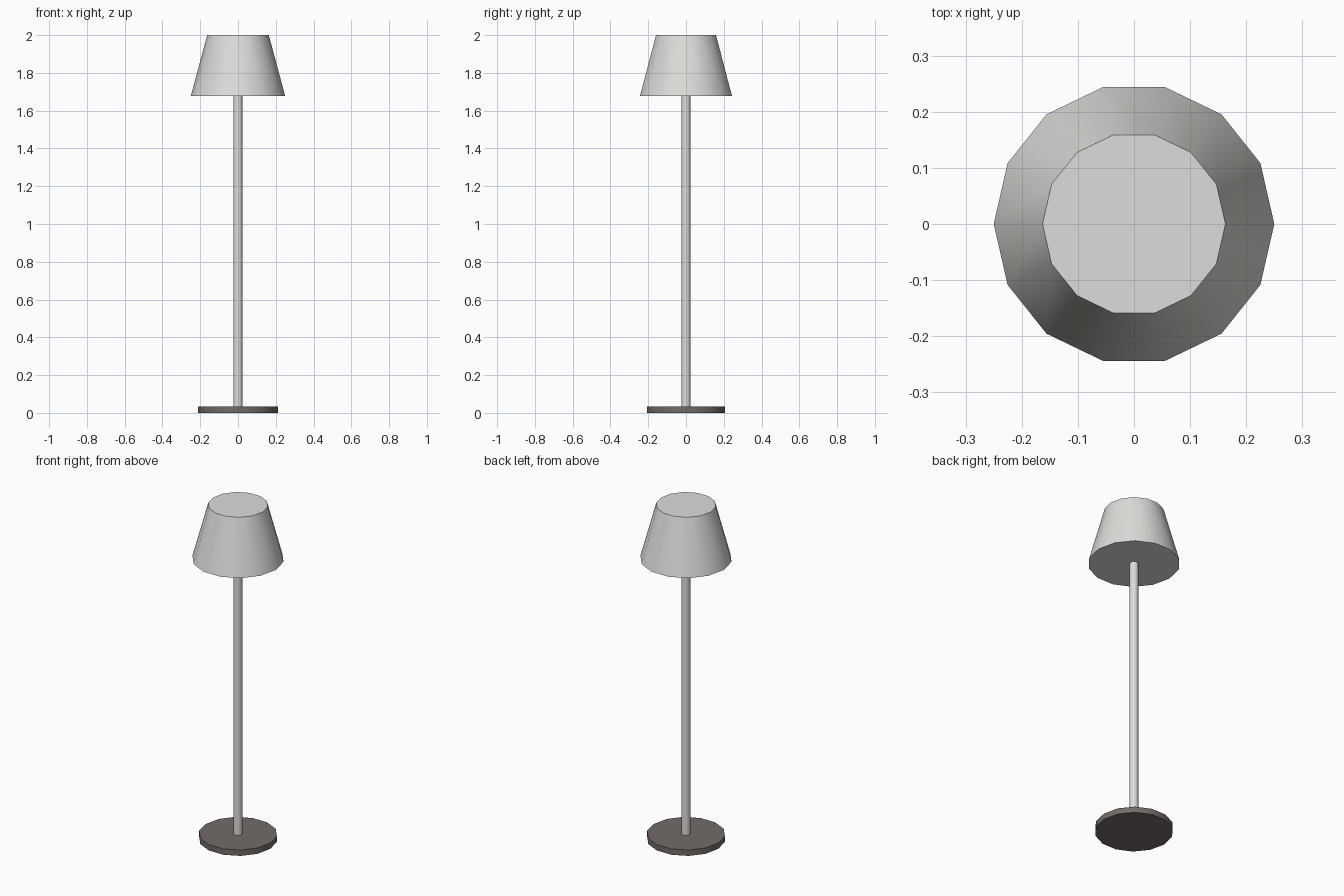
import bpy
import math

default_cube = bpy.data.objects.get("Cube")
if default_cube:
    bpy.data.objects.remove(default_cube, do_unlink=True)


def make_material(name, rgb):
    mat = bpy.data.materials.new(name)
    mat.use_nodes = True
    color = (*rgb, 1.0)
    mat.diffuse_color = color
    mat.node_tree.nodes["Principled BSDF"].inputs["Base Color"].default_value = color
    return mat


def add_round(name, bottom_radius, top_radius, z_low, z_high, mat, sides=14):
    """Capped round part with a corner on the x axis and smooth sides."""
    bpy.ops.mesh.primitive_cone_add(
        vertices=sides, radius1=bottom_radius, radius2=top_radius,
        depth=z_high - z_low, location=(0, 0, (z_low + z_high) / 2),
        rotation=(0, 0, math.pi / 2))
    obj = bpy.context.object
    obj.name = name
    obj.data.materials.append(mat)
    bpy.ops.object.transform_apply(location=True, rotation=True, scale=True)
    bpy.ops.object.shade_smooth_by_angle(angle=math.radians(35))
    return obj


pale_grey = make_material("pale grey", (0.72, 0.72, 0.70))
dark_brown = make_material("dark brown grey", (0.17, 0.148, 0.138))

# Heavy foot, slim pole and tapered closed shade
base_top, shade_bottom = 0.035, 1.677
add_round("base", 0.213, 0.213, 0, base_top, dark_brown)
add_round("pole", 0.024, 0.024, base_top, shade_bottom, pale_grey)
add_round("lamp_shade", 0.25, 0.163, shade_bottom, 2, pale_grey)
